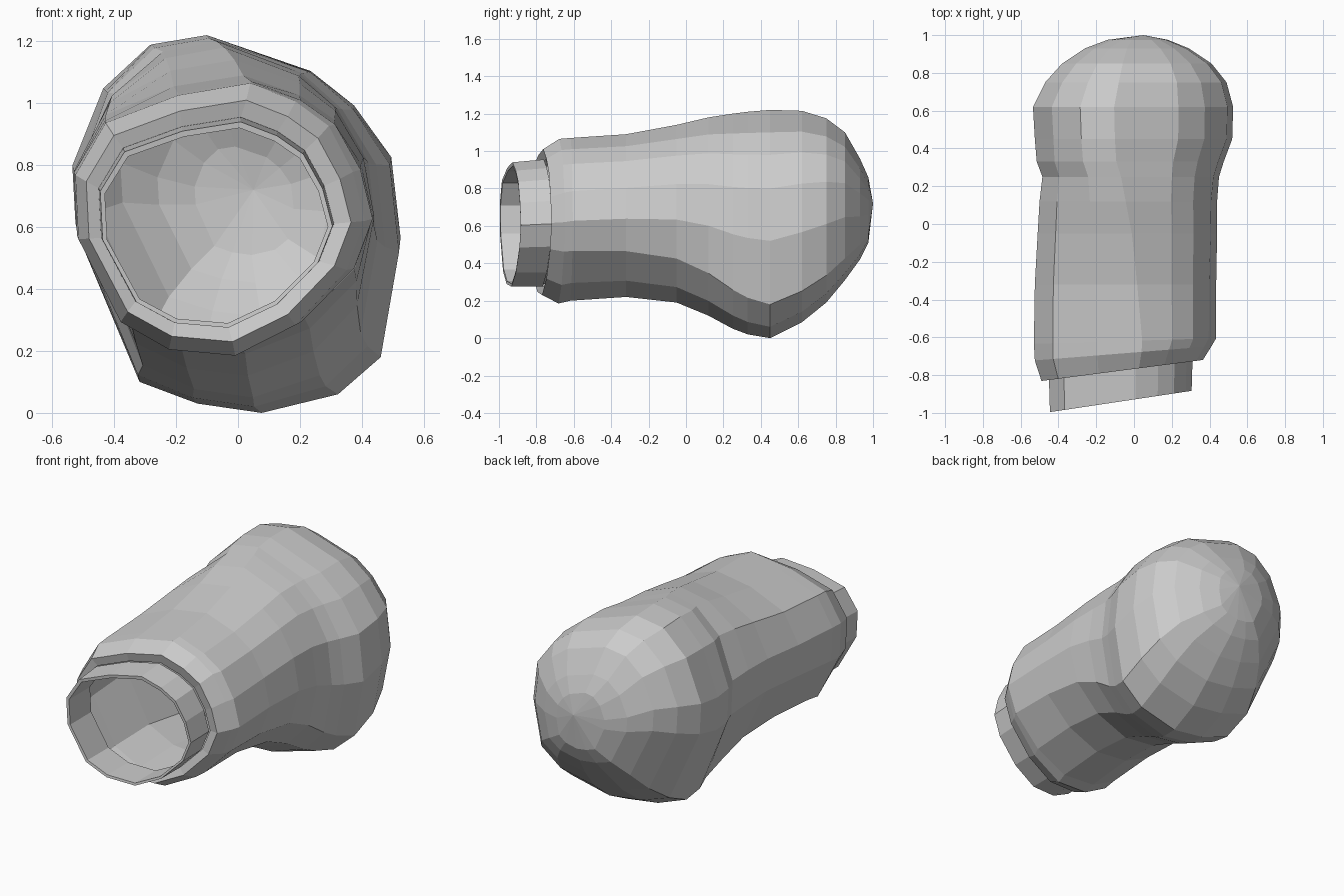
import bpy, bmesh

# Cross-sections (x, z), clockwise from the top
CUFF = [(.05, 1.07), (.2, 1.01), (.31, .93), (.39, .78), (.43, .62), (.37, .46), (.2, .28),
        (0, .18), (-.22, .2), (-.38, .29), (-.52, .56), (-.53, .77), (-.43, .94), (-.19, 1.03)]
BULB = [(-.1, 1.22), (.24, 1.1), (.38, .98), (.5, .8), (.53, .52), (.47, .18), (.33, .06),
        (.08, 0), (-.13, .03), (-.32, .1), (-.52, .57), (-.53, .77), (-.43, 1.04), (-.28, 1.19)]


def unit(profile):
    xs, zs = zip(*profile)
    return [((x - min(xs)) / (max(xs) - min(xs)), (z - min(zs)) / (max(zs) - min(zs)))
            for x, z in profile]


CUFF, BULB = unit(CUFF), unit(BULB)


def ring(bm, y, x0, x1, z0, z1, blend=0.0, slant=0.0):
    verts = []
    for (ax, az), (bx, bz) in zip(CUFF, BULB):
        u, v = ax + (bx - ax) * blend, az + (bz - az) * blend
        x, z = x0 + (x1 - x0) * u, z0 + (z1 - z0) * v
        verts.append(bm.verts.new((x, y + slant * (x + .06), z)))
    return verts


def loft(name, stations, tip=None):
    bm = bmesh.new()
    rings = [ring(bm, *s) for s in stations]
    n = len(CUFF)
    for a, b in zip(rings, rings[1:]):
        for i in range(n):
            j = (i + 1) % n
            bm.faces.new((a[i], b[i], b[j], a[j]))
    if tip:
        p = bm.verts.new(tip)
        for i in range(n):
            bm.faces.new((rings[-1][i], p, rings[-1][(i + 1) % n]))
    bmesh.ops.recalc_face_normals(bm, faces=bm.faces)
    mesh = bpy.data.meshes.new(name)
    bm.to_mesh(mesh)
    bm.free()
    obj = bpy.data.objects.new(name, mesh)
    bpy.context.collection.objects.link(obj)
    return obj


# Open collar: thin slanted tube with an inner lip
loft("collar", [
    (-.74, -.43, .29, .29, .92, 0, .14),
    (-.936, -.43, .29, .29, .92, 0, .15),
    (-.938, -.445, .305, .275, .94, 0, .15),
    (-.77, -.45, .31, .275, .955, 0, .14),
])

# Stepped cuff swelling into the rounded end
loft("padded_shell", [
    (-.76, -.45, .31, .275, .955, 0, .14),
    (-.775, -.49, .365, .23, 1.01, 0, .13),
    (-.685, -.525, .41, .185, 1.065, 0, .08),
    (-.62, -.53, .435, .2, 1.07, .05, .03),
    (-.32, -.525, .435, .22, 1.09, .2),
    (-.05, -.51, .44, .19, 1.14, .4),
    (.12, -.5, .44, .12, 1.18, .6),
    (.25, -.485, .45, .05, 1.2, .8),
    (.33, -.515, .475, .02, 1.21, .9),
    (.45, -.525, .52, 0, 1.22, 1),
    (.62, -.535, .525, .085, 1.215, 1),
    (.75, -.47, .49, .19, 1.175, 1),
    (.85, -.38, .41, .31, 1.1, 1),
    (.93, -.26, .29, .42, .96, 1),
    (.975, -.14, .18, .51, .86, 1),
], tip=(.05, 1, .72))
